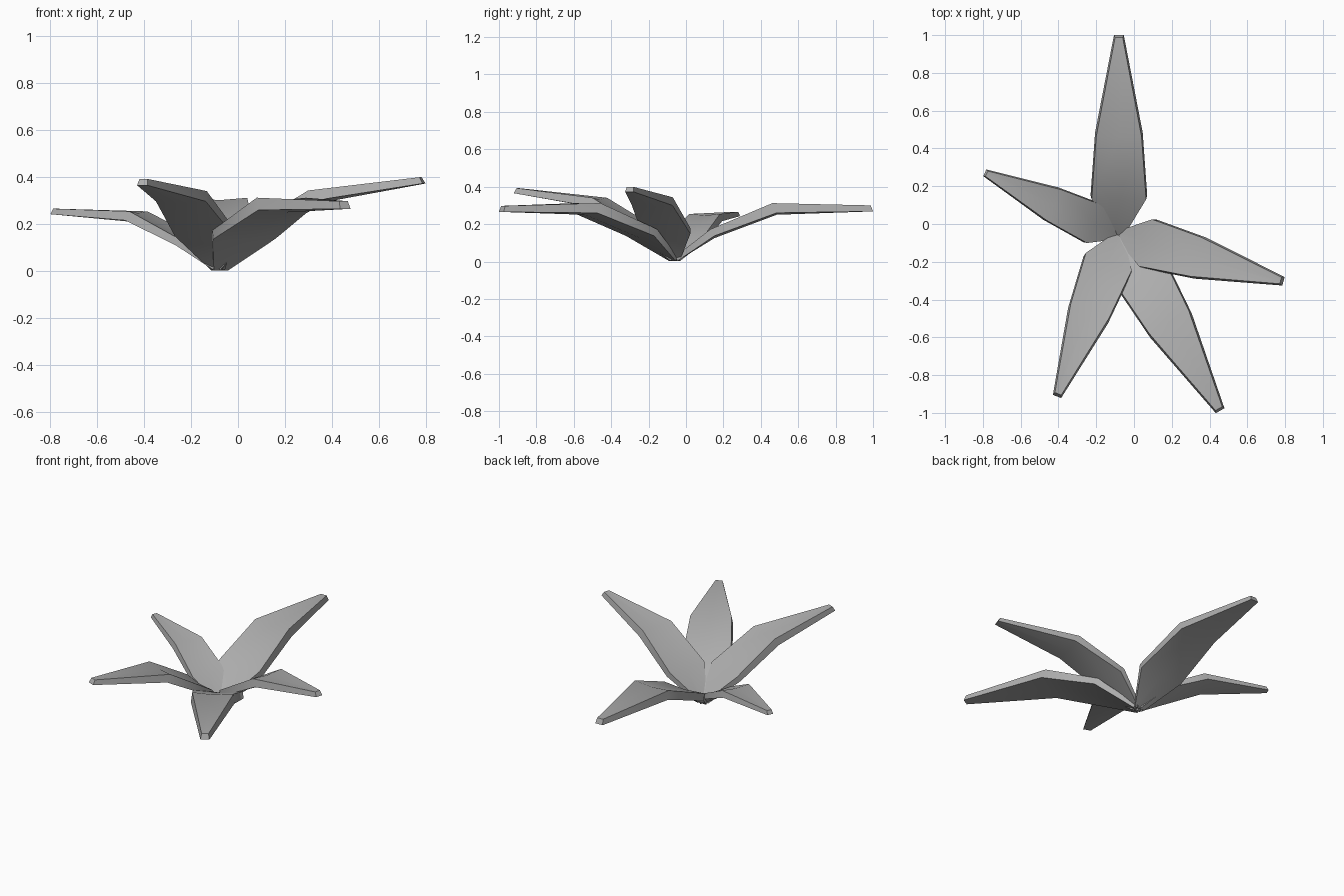
import bpy, bmesh, math
from mathutils import Matrix, Vector

if "Cube" in bpy.data.objects:
    bpy.data.objects.remove(bpy.data.objects["Cube"])

# stations along the leaf: (bottom distance, bottom z, top distance, top z, half width)
STATIONS = [
    (0.015, 0.003, 0.0, 0.025, 0.035),
    (0.212, 0.125, 0.19, 0.172, 0.15),
    (0.545, 0.25, 0.522, 0.312, 0.126),
    (1.06, 0.268, 1.047, 0.30, 0.026),
]
SAG = [0.0, 0.012, 0.01, 0.0]      # slight hollow along the middle
CENTRE = Vector((-0.08, -0.06, 0))

grey = bpy.data.materials.new("dark_grey")
grey.diffuse_color = (0.42, 0.42, 0.42, 1)
grey.use_nodes = True
grey.node_tree.nodes["Principled BSDF"].inputs["Base Color"].default_value = grey.diffuse_color


def leaf(name, yaw, scale, pitch):
    bm = bmesh.new()
    rings = []
    for (rb, zb, rt, zt, w), sag in zip(STATIONS, SAG):
        wt = w - 0.006
        pts = [(rb, -w, zb + sag), (rb, 0, zb), (rb, w, zb + sag),
               (rt, wt, zt), (rt, 0, zt - sag), (rt, -wt, zt)]
        rings.append([bm.verts.new(p) for p in pts])
    for a, b in zip(rings, rings[1:]):
        for i in range(6):
            j = (i + 1) % 6
            bm.faces.new((a[i], a[j], b[j], b[i]))
    bm.faces.new(rings[0])
    bm.faces.new(rings[-1])
    bmesh.ops.recalc_face_normals(bm, faces=bm.faces)
    # tilt, turn and place the leaf at the common root
    m = (Matrix.Translation(CENTRE) @ Matrix.Rotation(math.radians(yaw), 4, 'Z')
         @ Matrix.Rotation(math.radians(-pitch), 4, 'Y') @ Matrix.Scale(scale, 4))
    bm.transform(m)
    me = bpy.data.meshes.new(name)
    bm.to_mesh(me)
    bm.free()
    me.materials.append(grey)
    ob = bpy.data.objects.new(name, me)
    bpy.context.collection.objects.link(ob)
    bpy.ops.object.select_all(action='DESELECT')
    ob.select_set(True)
    bpy.context.view_layer.objects.active = ob
    bpy.ops.object.shade_smooth_by_angle(angle=math.radians(40))


# five leaves of differing size and tilt
leaf("leaf_back", 90, 1.0, 0)
leaf("leaf_right", -15.6, 0.895, 8.2)
leaf("leaf_front_right", -60, 1.01, -0.3)
leaf("leaf_front_left", -111, 0.9, 7.6)
leaf("leaf_left", 155, 0.75, 3.0)
